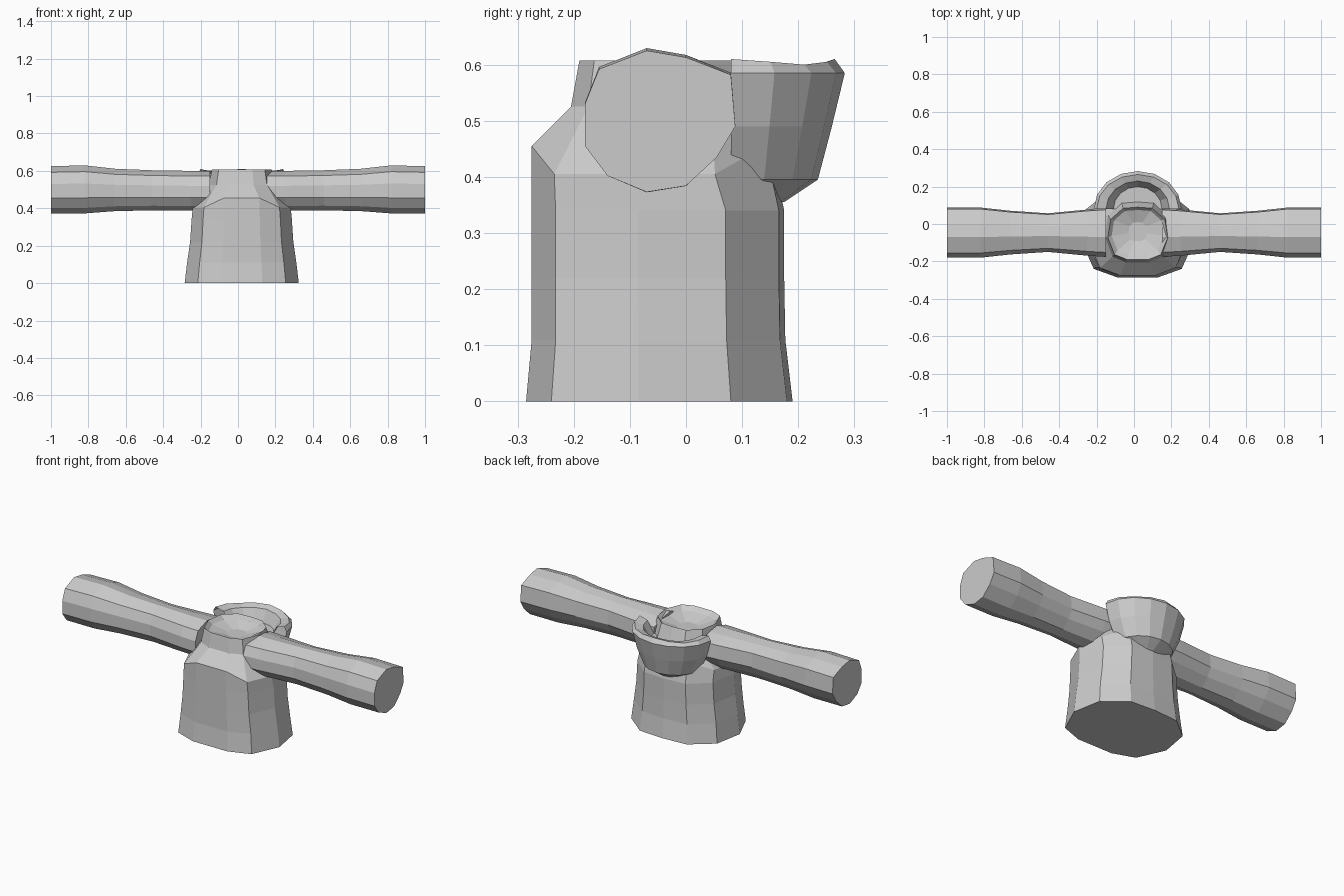
import bpy, bmesh, math

if "Cube" in bpy.data.objects:
    bpy.data.objects.remove(bpy.data.objects["Cube"])

CX = 0.02  # the body sits slightly off centre


def loft(name, rings, closed=True, caps=(True, True)):
    """Skin a list of point rings with flat quads."""
    bm = bmesh.new()
    vs = [[bm.verts.new(p) for p in r] for r in rings]
    n = len(rings[0])
    for a, b in zip(vs, vs[1:]):
        for i in range(n if closed else n - 1):
            j = (i + 1) % n
            bm.faces.new((a[i], a[j], b[j], b[i]))
    if caps[0]:
        bm.faces.new(vs[0][::-1])
    if caps[1]:
        bm.faces.new(vs[-1])
    bmesh.ops.recalc_face_normals(bm, faces=bm.faces)
    me = bpy.data.meshes.new(name)
    bm.to_mesh(me)
    bm.free()
    ob = bpy.data.objects.new(name, me)
    bpy.context.collection.objects.link(ob)
    return ob


# Torso: half outline mirrored, then stacked up to a shallow neck bowl
half = [(0.11, -0.285), (0.235, -0.24), (0.305, -0.085), (0.275, 0.08), (0.15, 0.18)]
outline = half + [(0, 0.19)] + [(-x, y) for x, y in reversed(half)]


def torso_ring(z, rx, y0, y1, corner_drop=0.0):
    ring = []
    for x, y in outline:
        t = (y + 0.285) / 0.475
        drop = corner_drop if abs(x) > 0.2 else 0
        ring.append((CX + x * rx / 0.305, y0 + (y1 - y0) * t, z - drop))
    return ring


torso = [torso_ring(0, 0.305, -0.285, 0.19),
         torso_ring(0.11, 0.292, -0.275, 0.177),
         torso_ring(0.22, 0.276, -0.275, 0.175),
         torso_ring(0.34, 0.268, -0.275, 0.175),
         torso_ring(0.455, 0.262, -0.275, 0.15, 0.05),
         torso_ring(0.525, 0.175, -0.205, 0.12),
         torso_ring(0.607, 0.16, -0.19, 0.09),
         torso_ring(0.585, 0.14, -0.165, 0.075),
         torso_ring(0.56, 0.05, -0.09, 0.01)]
loft("torso", torso)

# Sleeves: eleven-sided tubes that pinch at the elbow and flare at the cuff
section = [(-0.07, 0.625), (0, 0.613), (0.08, 0.582), (0.088, 0.49), (0.055, 0.435),
           (0, 0.384), (-0.07, 0.373), (-0.14, 0.402), (-0.18, 0.455),
           (-0.18, 0.53), (-0.155, 0.592)]
# x, y scale, z scale, z centre
stations = [(0.15, 0.97, 0.84, 0.495), (0.25, 0.92, 0.84, 0.495), (0.46, 0.77, 0.85, 0.497),
            (0.66, 0.87, 0.9, 0.499), (0.82, 1.0, 1.02, 0.502), (1.0, 1.0, 1.0, 0.5)]
for name, s in (("right_sleeve", 1), ("left_sleeve", -1)):
    rings = [[(s * x, -0.046 + (y + 0.046) * sy, zc + (z - 0.5) * sz) for y, z in section]
             for x, sy, sz, zc in stations]
    loft(name, rings)


# Hood: half bowl hanging behind the neck, with a thick rim
def hood_ring(rx, y1, z, y0=0.08, sag=0.0):
    ring = []
    for i in range(9):
        a = math.pi * i / 8
        ring.append((CX + rx * math.cos(a), y0 + (y1 - y0) * math.sin(a),
                     z - sag * math.sin(2 * a) ** 2))
    return ring


hood = [hood_ring(0.09, 0.175, 0.355),
        hood_ring(0.165, 0.235, 0.395),
        hood_ring(0.21, 0.26, 0.49),
        hood_ring(0.235, 0.283, 0.585),
        hood_ring(0.22, 0.265, 0.61, sag=0.01),
        hood_ring(0.17, 0.23, 0.597, sag=0.005),
        hood_ring(0.13, 0.2, 0.53),
        hood_ring(0.05, 0.12, 0.53)]
loft("hood", hood, closed=False, caps=(True, True))
